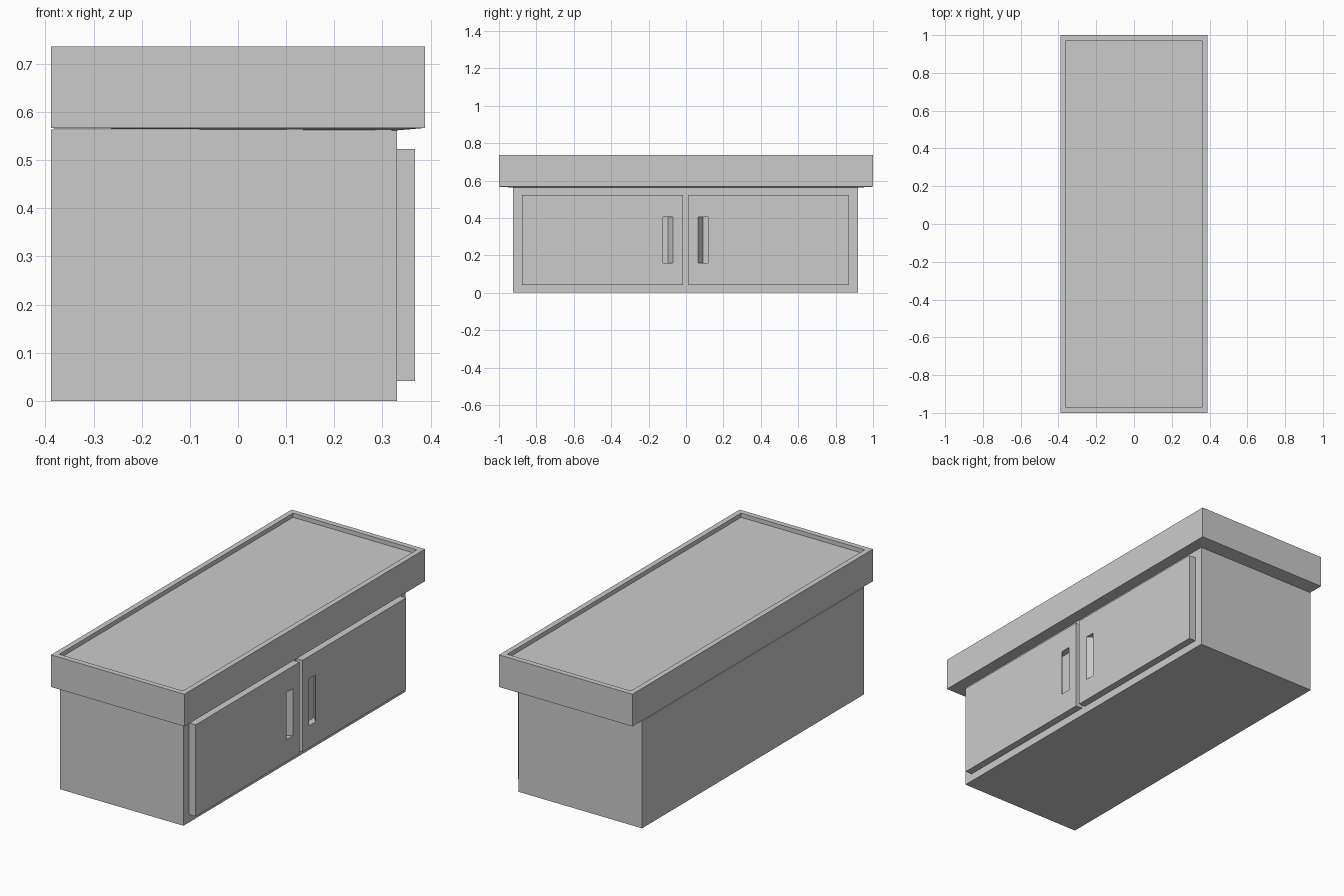
import bpy, bmesh

if "Cube" in bpy.data.objects:
    bpy.data.objects.remove(bpy.data.objects["Cube"])

CY = -0.0025  # the cabinet sits a hair off the top's centre line


def make_object(name, bm):
    bmesh.ops.recalc_face_normals(bm, faces=bm.faces[:])
    mesh = bpy.data.meshes.new(name)
    bm.to_mesh(mesh)
    bm.free()
    ob = bpy.data.objects.new(name, mesh)
    bpy.context.collection.objects.link(ob)
    return ob


def prism(name, outline, z0, z1):
    """Extrude an (x, y) outline from z0 to z1."""
    bm = bmesh.new()
    face = bm.faces.new([bm.verts.new((x, y, z0)) for x, y in outline])
    ext = bmesh.ops.extrude_face_region(bm, geom=[face])
    for v in ext["geom"]:
        if isinstance(v, bmesh.types.BMVert):
            v.co.z = z1
    return make_object(name, bm)


def rect(x0, x1, y0, y1):
    return [(x0, y0), (x1, y0), (x1, y1), (x0, y1)]


# Cabinet body
prism("cabinet_body", rect(-0.388, 0.33, CY - 0.922, CY + 0.922), 0, 0.564)

# Counter top: shallow tray above, slightly sloped underside
top = prism("counter_top", rect(-0.388, 0.388, -1, 1), 0.567, 0.736)
bm = bmesh.new()
bm.from_mesh(top.data)
bm.faces.ensure_lookup_table()
upper = max(bm.faces, key=lambda f: f.calc_center_median().z)
lower = min(bm.faces, key=lambda f: f.calc_center_median().z)
bmesh.ops.inset_region(bm, faces=[upper], thickness=0.04)
walls = bmesh.ops.extrude_face_region(bm, geom=[upper])
for v in walls["geom"]:
    if isinstance(v, bmesh.types.BMVert):
        v.co.z -= 0.022
bmesh.ops.delete(bm, geom=[upper], context="FACES_ONLY")
bmesh.ops.inset_region(bm, faces=[lower], thickness=0.05)
for v in lower.verts:
    v.co.x = 0.33 if v.co.x > 0 else -0.38
    v.co.y = 0.922 if v.co.y > 0 else -0.922
    v.co.z = 0.562 if v.co.x > 0 else 0.566
bmesh.ops.recalc_face_normals(bm, faces=bm.faces[:])
bm.to_mesh(top.data)
bm.free()

# Doors, each with a slanted finger slot leaning away from the centre
for side, label in ((-1, "left"), (1, "right")):
    a, b = sorted((CY + side * 0.0125, CY + side * 0.875))
    door = prism(label + "_door", rect(0.33, 0.368, a, b), 0.041, 0.523)
    slot = [(0.372, 0.065), (0.333, 0.093), (0.333, 0.160), (0.372, 0.117)]
    cutter = prism(label + "_slot_cutter",
                   [(x, CY + side * y) for x, y in slot], 0.158, 0.405)
    cutter.hide_render = True
    cutter.hide_set(True)
    cut = door.modifiers.new("finger_slot", "BOOLEAN")
    cut.operation = "DIFFERENCE"
    cut.solver = "EXACT"
    cut.object = cutter
